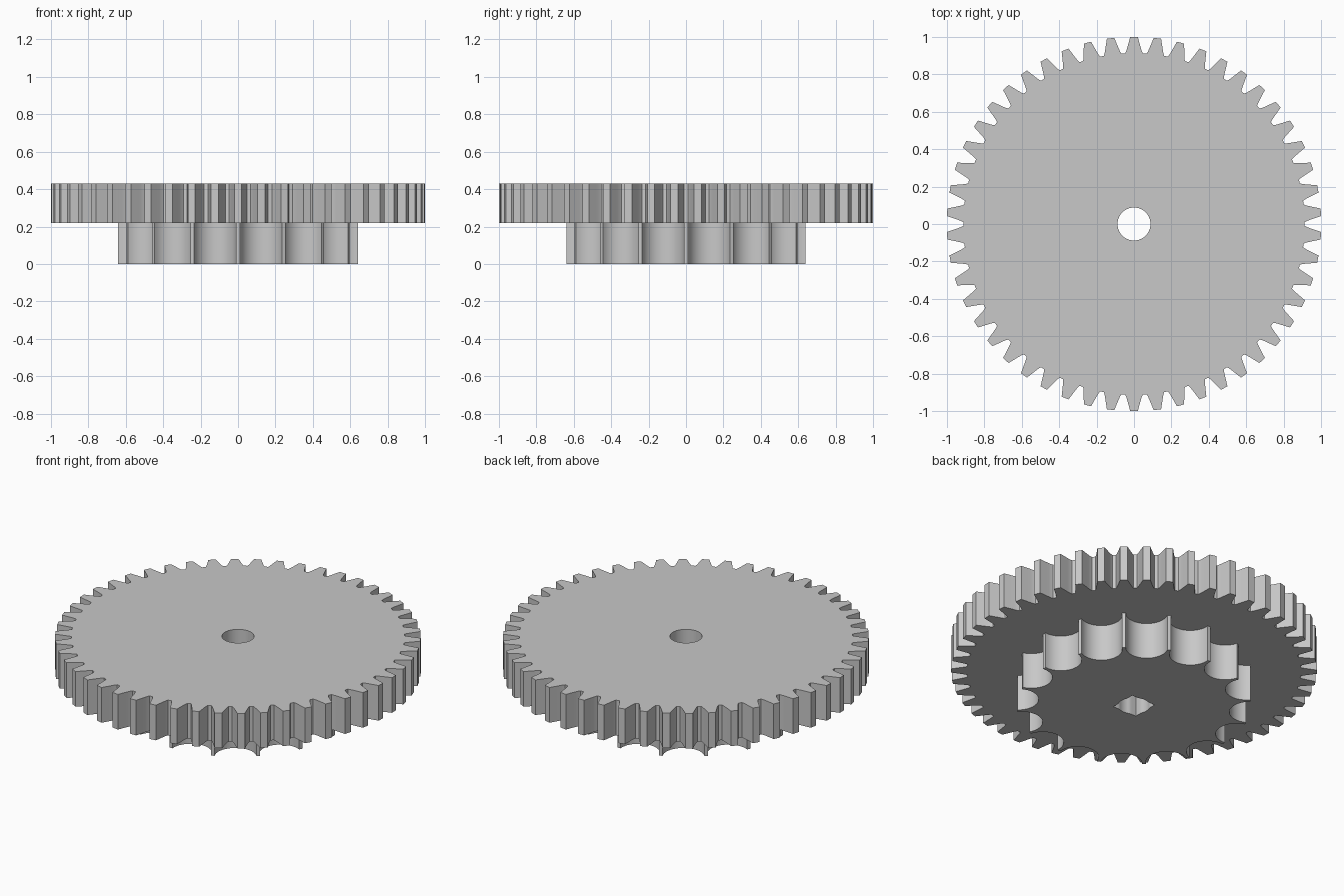
import bpy
import bmesh
from math import acos, cos, pi, sin, tau

cube = bpy.data.objects.get("Cube")
if cube:
    bpy.data.objects.remove(cube)

RIM_TEETH, HUB_TEETH = 50, 16
Z_SPLIT, Z_TOP = 0.218, 0.43
BORE, SQUARE = 0.088, 0.08
HUB_R, SCALLOP_R = 0.64, 0.115

grey = bpy.data.materials.new("light_grey")
grey.use_nodes = True
colour = (0.58, 0.58, 0.58, 1)
grey.diffuse_color = colour
grey.node_tree.nodes["Principled BSDF"].inputs["Base Color"].default_value = colour


def polar(r, a):
    return r * cos(a), r * sin(a)


def rim_outline():
    # One flank from root to tip: radius, half angle
    flank = [(0.912, 0.052), (0.922, 0.046), (0.94, 0.039),
             (0.96, 0.0325), (0.98, 0.026), (1.0, 0.02)]
    points = []
    for k in range(RIM_TEETH):
        mid = pi / 2 + k * tau / RIM_TEETH
        points += [polar(r, mid - a) for r, a in flank]
        points += [polar(r, mid + a) for r, a in reversed(flank)]
    return points


def hub_outline(steps=18):
    # Round scallops centred on the outer radius, leaving narrow tips
    limit = acos(-SCALLOP_R / (2 * HUB_R))
    points = []
    for k in range(HUB_TEETH):
        mid = (k + 0.5) * tau / HUB_TEETH
        cx, cy = polar(HUB_R, mid)
        for i in range(steps + 1):
            a = tau - limit - (tau - 2 * limit) * i / steps
            dx, dy = polar(SCALLOP_R, mid + a)
            points.append((cx + dx, cy + dy))
    return points


def bore_outline(square=0.0, steps=64):
    # Round hole, widened by the corners of a square
    points = []
    for i in range(steps):
        a = i * tau / steps
        side = square / max(abs(cos(a)), abs(sin(a)))
        points.append(polar(max(BORE, side), a))
    return points


def plate(name, outline, hole, z0, z1):
    bm = bmesh.new()
    edges = []
    for loop in (outline, hole):
        verts = [bm.verts.new((x, y, z0)) for x, y in loop]
        edges += [bm.edges.new((v, verts[i - 1])) for i, v in enumerate(verts)]
    bmesh.ops.triangle_fill(bm, use_beauty=True, edges=edges)
    out = bmesh.ops.extrude_face_region(bm, geom=bm.faces[:], use_keep_orig=True)
    top = [g for g in out["geom"] if isinstance(g, bmesh.types.BMVert)]
    bmesh.ops.translate(bm, verts=top, vec=(0, 0, z1 - z0))
    bmesh.ops.recalc_face_normals(bm, faces=bm.faces[:])
    mesh = bpy.data.meshes.new(name)
    bm.to_mesh(mesh)
    bm.free()
    mesh.materials.append(grey)
    obj = bpy.data.objects.new(name, mesh)
    bpy.context.collection.objects.link(obj)
    bpy.ops.object.select_all(action="DESELECT")
    obj.select_set(True)
    bpy.context.view_layer.objects.active = obj
    bpy.ops.object.shade_smooth_by_angle(angle=pi / 6)
    return obj


# Large toothed wheel on top, scalloped hub with keyed hole below
plate("gear_wheel", rim_outline(), bore_outline(), Z_SPLIT, Z_TOP)
plate("scalloped_hub", hub_outline(), bore_outline(SQUARE), 0, Z_SPLIT)
